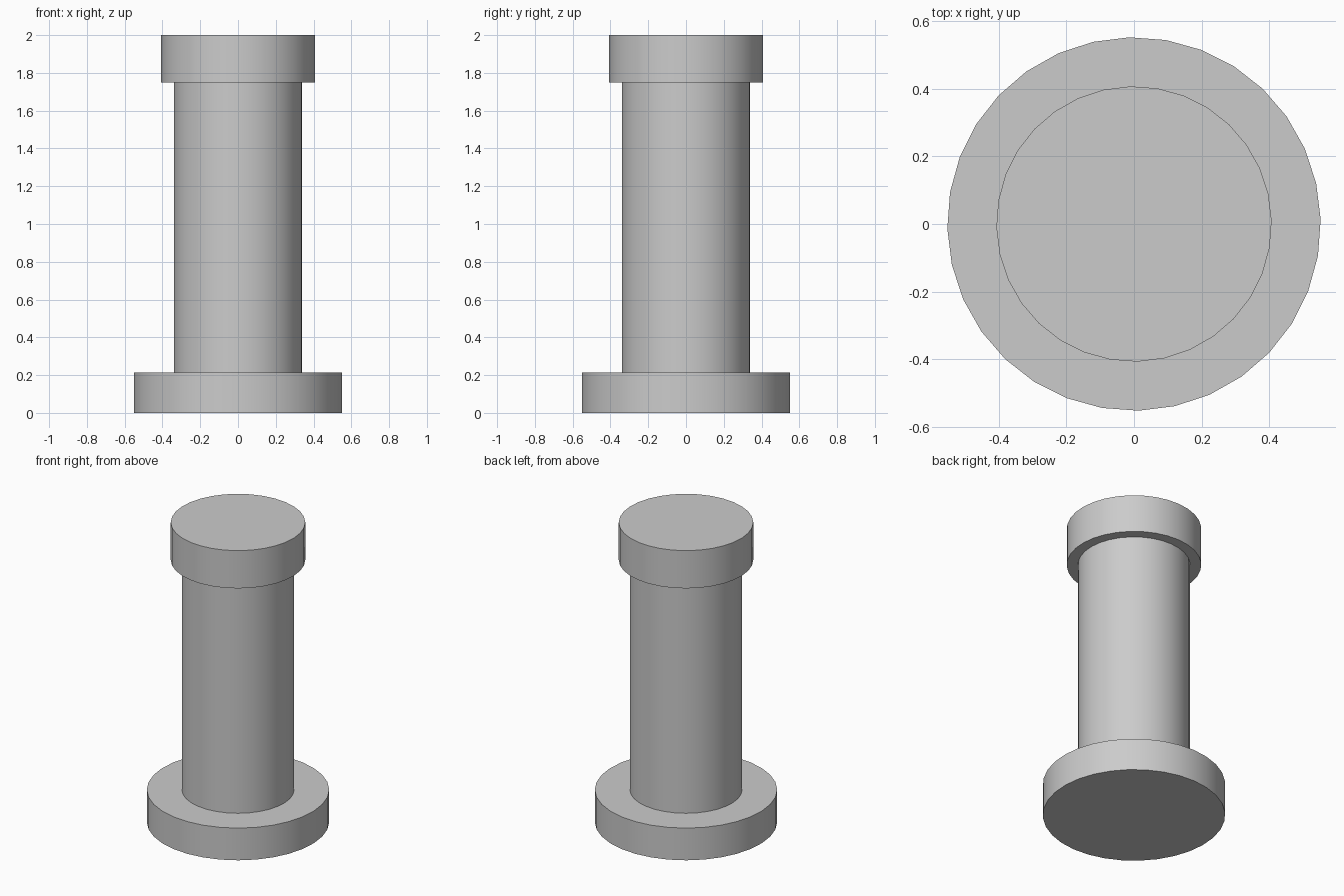
import bpy
import math

cube = bpy.data.objects.get("Cube")
if cube:
    bpy.data.objects.remove(cube, do_unlink=True)

SIDES = 32
TURN = math.radians(1.4)

# Plain grey material shared by every part
grey = bpy.data.materials.new("light_grey")
grey.use_nodes = True
colour = (0.6, 0.6, 0.6, 1.0)
grey.diffuse_color = colour
for node in grey.node_tree.nodes:
    if node.type == "BSDF_PRINCIPLED":
        node.inputs["Base Color"].default_value = colour


def disc(name, radius, bottom, top):
    """Upright capped cylinder between two heights."""
    bpy.ops.mesh.primitive_cylinder_add(
        vertices=SIDES, radius=radius, depth=top - bottom,
        location=(0, 0, (bottom + top) / 2), rotation=(0, 0, TURN))
    part = bpy.context.object
    part.name = name
    part.data.materials.append(grey)
    bpy.ops.object.shade_smooth_by_angle(angle=math.radians(30))
    return part


# Wide foot, slim column and overhanging cap
disc("base", 0.552, 0.0, 0.215)
disc("column", 0.34, 0.215, 1.748)
disc("cap", 0.407, 1.748, 2.0)
